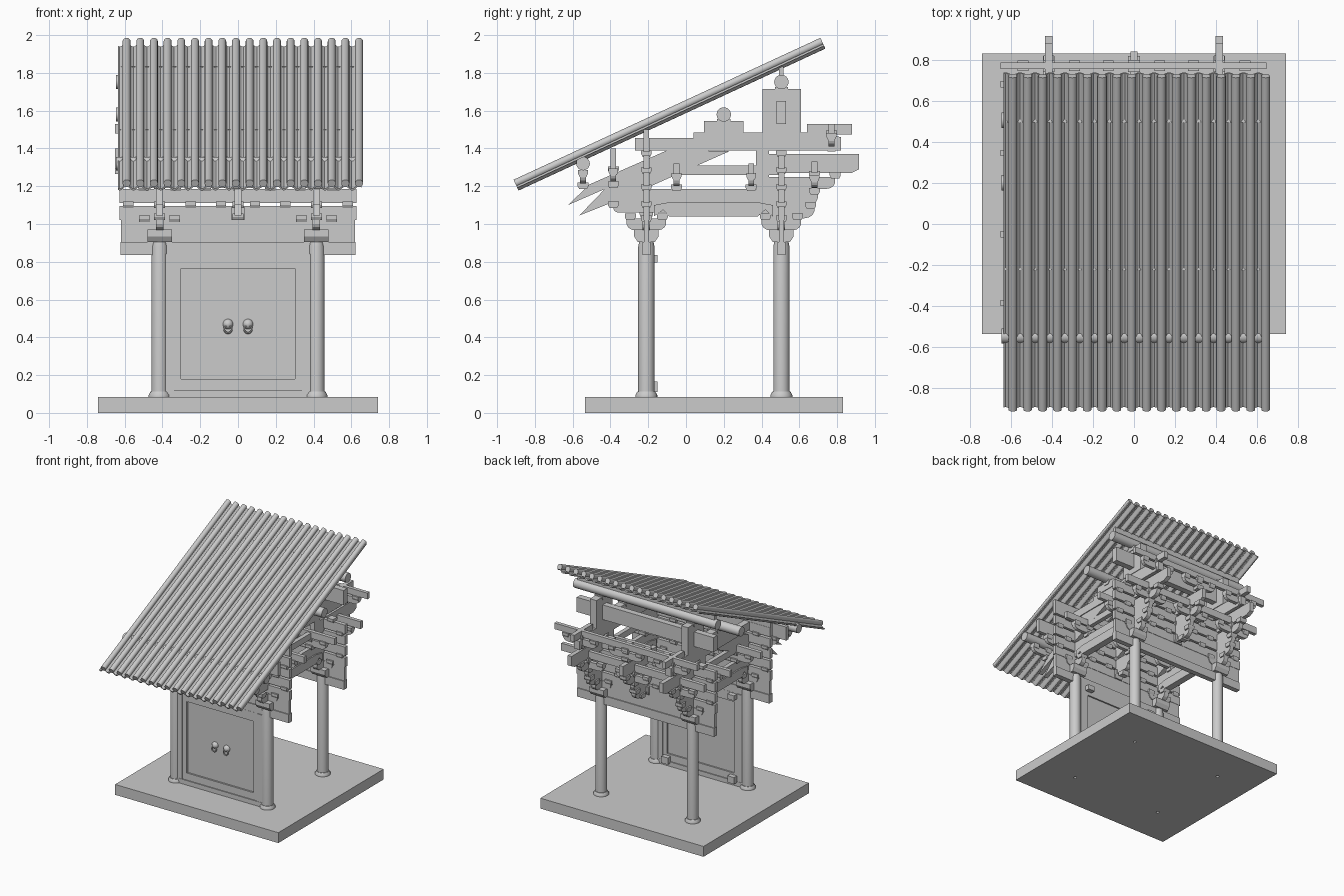
import bpy, bmesh, math
from mathutils import Matrix, Vector

if "Cube" in bpy.data.objects:
    bpy.data.objects.remove(bpy.data.objects["Cube"])

FRONT, BACK, CX = -0.21, 0.505, 0.415      # column lines
SLOPE = math.atan(0.4625)


def finish(bm, name, smooth=False):
    bmesh.ops.recalc_face_normals(bm, faces=bm.faces)
    me = bpy.data.meshes.new(name)
    bm.to_mesh(me)
    bm.free()
    ob = bpy.data.objects.new(name, me)
    bpy.context.collection.objects.link(ob)
    if smooth:
        bpy.ops.object.select_all(action='DESELECT')
        ob.select_set(True)
        bpy.context.view_layer.objects.active = ob
        bpy.ops.object.shade_smooth_by_angle(angle=math.radians(40))
    return ob


def prism(name, pts, axis, a, b):
    """Extrude a profile along x (pts = y,z) or along y (pts = x,z)."""
    bm = bmesh.new()
    to3 = (lambda p: (a, p[0], p[1])) if axis == 'x' else (lambda p: (p[0], a, p[1]))
    f = bm.faces.new([bm.verts.new(to3(p)) for p in pts])
    r = bmesh.ops.extrude_face_region(bm, geom=[f])
    d = (b - a, 0, 0) if axis == 'x' else (0, b - a, 0)
    bmesh.ops.translate(bm, verts=[v for v in r['geom'] if isinstance(v, bmesh.types.BMVert)], vec=d)
    return finish(bm, name)


def box(name, x0, x1, y0, y1, z0, z1):
    return prism(name, [(y0, z0), (y1, z0), (y1, z1), (y0, z1)], 'x', x0, x1)


def lathe(name, rings, loc, rot=None, n=24):
    """Turn (radius, height) rings around an axis."""
    bm = bmesh.new()
    loops = [[bm.verts.new((r * math.cos(2 * math.pi * i / n), r * math.sin(2 * math.pi * i / n), h))
              for i in range(n)] for r, h in rings]
    for p, q in zip(loops, loops[1:]):
        for i in range(n):
            bm.faces.new((p[i], p[(i + 1) % n], q[(i + 1) % n], q[i]))
    bm.faces.new(loops[0])
    bm.faces.new(loops[-1])
    m = Matrix.Translation(loc) @ (rot or Matrix())
    bmesh.ops.transform(bm, matrix=m, verts=bm.verts)
    return finish(bm, name, True)


def arm(name, axis, c, a, b, z0, z1, w=0.035):
    """Bracket arm with rounded lower ends."""
    h = min(z1 - z0, (b - a) / 3)
    low = [(0, 0.55 * h), (0.12 * h, 0.28 * h), (0.4 * h, 0.08 * h), (0.8 * h, 0)]
    pts = [(a, z1)] + [(a + u, z0 + v) for u, v in low]
    pts += [(b - u, z0 + v) for u, v in reversed(low)] + [(b, z1)]
    return prism(name, pts, axis, c - w / 2, c + w / 2)


def block(x, y, z, w=0.058, h=0.035, name="bearing_block"):
    """Small bearing block: tapered foot, square top."""
    k = w / 2
    pts = [(y - k * .7, z), (y + k * .7, z), (y + k, z + h * .45), (y + k, z + h),
           (y - k, z + h), (y - k, z + h * .45)]
    return prism(name, pts, 'x', x - k, x + k)


def purlin(y, z, r):
    lathe("round_purlin", [(r, -0.645), (r, 0.645)], (0, y, z), Matrix.Rotation(math.pi / 2, 4, 'Y'))


# plinth with dowel holes
plinth = box("plinth", -0.74, 0.74, -0.535, 0.83, 0, 0.085)
for x in (-CX, CX):
    for y in (FRONT, BACK):
        cut = lathe("dowel_cutter", [(0.012, -0.02), (0.012, 0.07)], (x, y, 0), n=16)
        cut.hide_render = True
        cut.hide_set(True)
        m = plinth.modifiers.new("hole", 'BOOLEAN')
        m.operation, m.object, m.solver = 'DIFFERENCE', cut, 'EXACT'
        # columns, stone bases and capital blocks
        lathe("column_base", [(0.058, 0.085), (0.058, 0.095), (0.048, 0.112), (0.04, 0.112)], (x, y, 0))
        lathe("column", [(0.043, 0.085), (0.043, 0.88), (0.038, 0.905)], (x, y, 0))
        block(x, y, 0.905, 0.13, 0.065, "capital_block")

# lintels and stacked wall beams above each column row
for y, layers in ((FRONT, 5), (BACK, 4)):
    box("lintel", -0.622, 0.622, y - 0.021, y + 0.021, 0.835, 0.905)
    box("lintel_board", -0.62, 0.62, y - 0.013, y + 0.013, 0.9, 1.03)
    for x in (-CX, CX):
        arm("column_cross_arm", 'y', y, x - 0.1, x + 0.1, 0.965, 1.025, 0.04)
        for s in (-1, 1):
            block(x + s * 0.08, y, 1.01)
    for i in range(layers):
        z = 1.02 + i * 0.09
        box("wall_beam", -0.627, 0.627, y - 0.016, y + 0.016, z, z + 0.075)
        if i < 4:
            for x in ((0.09, 0.25, 0.58) if i % 2 == 0 else (0.0, 0.17, 0.33, 0.5)):
                for s in ((-1, 1) if x else (1,)):
                    block(s * x, y, z + 0.066, 0.055, 0.032)
box("wall_plate", -0.627, 0.627, FRONT - 0.014, FRONT + 0.014, 1.44, 1.5)

# bracket stacks running front to back, at columns and at mid span
for x in (-CX, 0, CX):
    col = x != 0
    for y in (FRONT, BACK):
        if col:
            arm("first_arm", 'x', x, y - 0.105, y + 0.105, 0.965, 1.03, 0.04)
        else:
            block(x, y, 1.02, 0.07, 0.07, "mid_block")
        for s in (-1, 1):
            block(x, y + s * 0.085, 1.02)
    # stepped arms
    for a, b in (((-0.4, 0.7),) if col else ((-0.4, -0.02), (0.33, 0.7))):
        arm("second_arm", 'x', x, a, b, 1.09, 1.185)
    arm("back_second_arm", 'x', x, 0.38, 0.68, 1.03, 1.1)
    arm("front_second_arm", 'x', x, -0.385, -0.06, 1.06, 1.1)
    arm("back_third_arm", 'x', x, 0.33, 0.79, 1.185, 1.25)
    tip = 0.915 if col else 0.84
    prism("back_beam_end", [(0.4, 1.27), (tip - 0.04, 1.27), (tip, 1.29), (tip, 1.37), (0.4, 1.37)],
          'x', x - 0.0175, x + 0.0175)
    # slanting lever arms with beak tips
    prism("upper_lever_arm", [(-0.625, 1.1), (-0.51, 1.21), (-0.1, 1.39), (0.03, 1.39), (-0.43, 1.185)],
          'x', x - 0.018, x + 0.018)
    prism("lower_lever_arm", [(-0.565, 1.045), (-0.43, 1.185), (0.03, 1.39), (0.23, 1.385),
                              (-0.165, 1.21), (-0.3, 1.15)], 'x', x - 0.018, x + 0.018)
    for y, z in ((-0.385, 1.085), (-0.385, 1.19), (-0.385, 1.27), (-0.545, 1.185), (0.66, 1.08),
                 (0.68, 1.155), (0.68, 1.245), (0.79, 1.24), (0.77, 1.385), (0.77, 1.46)):
        block(x, y, z)
    # short cross arms carried by the steps
    for y, z in ((-0.385, 1.225), (-0.545, 1.215), (0.68, 1.19), (0.77, 1.41), (-0.05, 1.2), (0.345, 1.2)):
        arm("cross_arm", 'y', y, x - 0.15, x + 0.15, z, z + 0.055, 0.03)
        for s in (-1, 0, 1):
            block(x + s * 0.125, y, z + 0.035, 0.052)
    for y in (-0.05, 0.345):
        block(x, y, 1.175)

# long tie beams along the facade
for y, z0, z1 in ((-0.385, 1.29, 1.4), (-0.05, 1.265, 1.32), (0.345, 1.265, 1.32),
                  (0.68, 1.27, 1.33), (0.77, 1.48, 1.53)):
    box("tie_beam", -0.65, 0.645, y - 0.015, y + 0.015, z0, z1)

# side frames: curved beam, rails, posts under the purlins
for x in (-CX, CX):
    prism("curved_beam", [(-0.17, 1.04), (-0.12, 1.075), (-0.09, 1.04), (0.38, 1.04), (0.42, 1.075), (0.46, 1.04),
                          (0.46, 1.1), (0.38, 1.115), (-0.09, 1.115), (-0.17, 1.1)], 'x', x - 0.028, x + 0.028)
    box("side_rail", x - 0.0175, x + 0.0175, -0.2, 0.5, 1.26, 1.31)
    prism("main_beam", [(-0.27, 1.39), (0.82, 1.39), (0.82, 1.46), (0.7, 1.485), (0.04, 1.485), (0.04, 1.455),
                        (-0.27, 1.455)], 'x', x - 0.025, x + 0.025)
    box("beam_head", x - 0.0175, x + 0.0175, 0.64, 0.88, 1.475, 1.53)
    box("ridge_post", x - 0.03, x + 0.03, 0.405, 0.61, 1.485, 1.715)
    box("middle_saddle", x - 0.03, x + 0.03, 0.095, 0.305, 1.48, 1.545)
    block(x, 0.2, 1.52, 0.07)
    block(x, BACK, 1.69, 0.07)
    box("corbel_pad", x - 0.02, x + 0.02, 0.37, 0.44, 1.25, 1.39)

# ridge tie, round purlins and their roof strips
box("ridge_tie", -0.62, 0.62, 0.48, 0.53, 1.53, 1.65)
for y, z, r in ((-0.545, 1.32, 0.036), (0.2, 1.58, 0.038), (BACK, 1.752, 0.038)):
    purlin(y, z, r)
    if y > 0.4:
        box("roof_strip", -0.62, 0.62, y - 0.012, y + 0.012, z + 0.03, z + 0.083)

# door wall: frame, sunken panel, pivots
y = FRONT
box("door_sill", -0.385, 0.385, y - 0.03, y + 0.03, 0.085, 0.122)
for s in (-1, 1):
    box("door_post", *sorted((s * 0.34, s * 0.385)), y - 0.028, y + 0.028, 0.12, 0.84)
    box("door_jamb", *sorted((s * 0.303, s * 0.342)), y - 0.022, y + 0.022, 0.12, 0.84)
    for z0, z1 in ((0.11, 0.165), (0.795, 0.835)):
        box("door_pivot", *sorted((s * 0.27, s * 0.33)), y + 0.01, y + 0.06, z0, z1)
box("door_bottom_rail", -0.305, 0.305, y - 0.022, y + 0.022, 0.12, 0.18)
box("door_top_rail", -0.305, 0.305, y - 0.022, y + 0.022, 0.765, 0.84)
box("door_panel", -0.31, 0.31, y - 0.008, y + 0.01, 0.17, 0.775)

# door knockers: boss plus hanging ring
for x in (-0.053, 0.053):
    lathe("knocker_boss", [(0.027, 0), (0.027, 0.008), (0.02, 0.018), (0.009, 0.026)],
          (x, y - 0.006, 0.47), Matrix.Rotation(math.pi / 2, 4, 'X'))
    bpy.ops.mesh.primitive_torus_add(location=(x, y - 0.025, 0.443), rotation=(math.pi / 2, 0, 0),
                                     major_radius=0.02, minor_radius=0.005, major_segments=24, minor_segments=8)
    bpy.context.object.name = "knocker_ring"
    bpy.ops.object.shade_smooth_by_angle()

# roof: wavy pan sheet and eighteen round cover tiles, laid on the slope
STEP, X0, LENGTH = 0.0724, -0.59, 1.79
tilt = Matrix.Translation((0, -0.887, 1.178)) @ Matrix.Rotation(SLOPE, 4, 'X')
top = []
for i in range(145):
    x = -0.635 + 1.29 * i / 144
    top.append((x, 0.022 + 0.012 * math.cos(2 * math.pi * (x - X0) / STEP)))
sheet = prism("pan_tile_sheet", top + [(x, z - 0.011) for x, z in reversed(top)], 'y', 0, LENGTH)
sheet.data.transform(tilt)
for i in range(18):
    t = lathe("cover_tile", [(0.021, 0), (0.021, LENGTH)], (0, 0, 0), n=16)
    t.data.transform(tilt @ Matrix.Translation((X0 + i * STEP, 0, 0.041)) @ Matrix.Rotation(-math.pi / 2, 4, 'X'))
